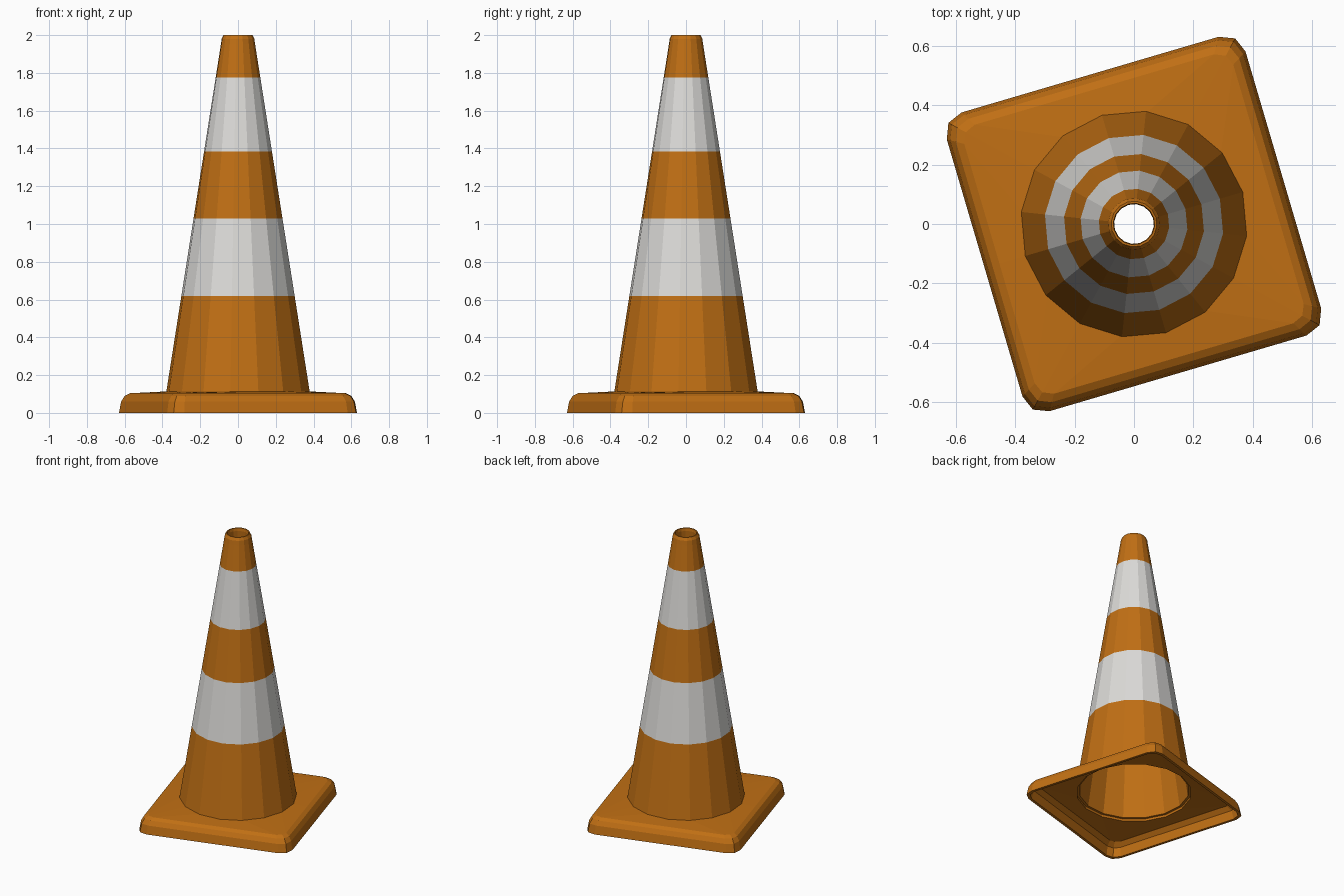
import bpy, bmesh, math
from mathutils import Matrix

cube = bpy.data.objects.get("Cube")
if cube:
    bpy.data.objects.remove(cube, do_unlink=True)

SIDES = 16
TURN = math.radians(16.4)


def make_material(name, rgb):
    mat = bpy.data.materials.new(name)
    mat.use_nodes = True
    mat.diffuse_color = (*rgb, 1)
    mat.node_tree.nodes["Principled BSDF"].inputs["Base Color"].default_value = (*rgb, 1)
    return mat


orange = make_material("orange", (0.53, 0.16, 0.007))
white = make_material("reflective_white", (0.72, 0.71, 0.69))


def circle(radius, z):
    step = math.tau / SIDES
    return [(radius * math.cos(i * step), radius * math.sin(i * step), z) for i in range(SIDES)]


def rounded_square(inset, z):
    """Edge midpoint plus a three-point rounded corner, repeated on four sides."""
    half = 0.524 - inset
    flat, diag = half - 0.073 + inset * 0.4, half - 0.021 + inset * 0.1
    quarter = [(half, 0), (half, flat), (diag, diag), (flat, half)]
    points = []
    for k in range(4):
        c, s = round(math.cos(k * math.pi / 2)), round(math.sin(k * math.pi / 2))
        points += [(c * x - s * y, s * x + c * y, z) for x, y in quarter]
    return points


def loft(name, rings, materials):
    """Join a closed series of rings into one thin-walled shell."""
    bm = bmesh.new()
    loops = [[bm.verts.new(p) for p in ring] for ring in rings]
    for a, b in zip(loops, loops[1:] + loops[:1]):
        for i in range(SIDES):
            j = (i + 1) % SIDES
            bm.faces.new((a[i], a[j], b[j], b[i]))
    bmesh.ops.recalc_face_normals(bm, faces=bm.faces)
    bm.transform(Matrix.Rotation(TURN, 4, "Z"))
    mesh = bpy.data.meshes.new(name)
    bm.to_mesh(mesh)
    bm.free()
    for mat in materials:
        mesh.materials.append(mat)
    obj = bpy.data.objects.new(name, mesh)
    bpy.context.collection.objects.link(obj)
    return obj


# Hollow square foot with a softened rim and a round opening
outer_rim = [(0, 0), (0.01, 0.06), (0.027, 0.09), (0.052, 0.104)]
inner_rim = [(0.06, 0.086), (0.03, 0.06), (0.018, 0)]
base_rings = [rounded_square(*p) for p in outer_rim]
base_rings += [circle(0.374, 0.114), circle(0.374, 0.094)]
base_rings += [rounded_square(*p) for p in inner_rim]
loft("base", base_rings, [orange])

# Tapered hollow cone, with edge loops where the bands begin and end
bands = [(0.62, 1.03), (1.385, 1.775)]
heights = [0.11, *bands[0], *bands[1], 1.95]
cone_profile = [(0.382 - (z - 0.11) * 0.158, z) for z in heights]
cone_profile += [(0.087, 1.98), (0.077, 2.0), (0.07, 2.0), (0.067, 1.98), (0.07, 1.93), (0.357, 0.11)]
cone = loft("cone", [circle(*p) for p in cone_profile], [orange, white])

# Reflective bands on the outer wall
for face in cone.data.polygons:
    outward = face.normal.x * face.center.x + face.normal.y * face.center.y > 0
    if outward and any(low < face.center.z < high for low, high in bands):
        face.material_index = 1
